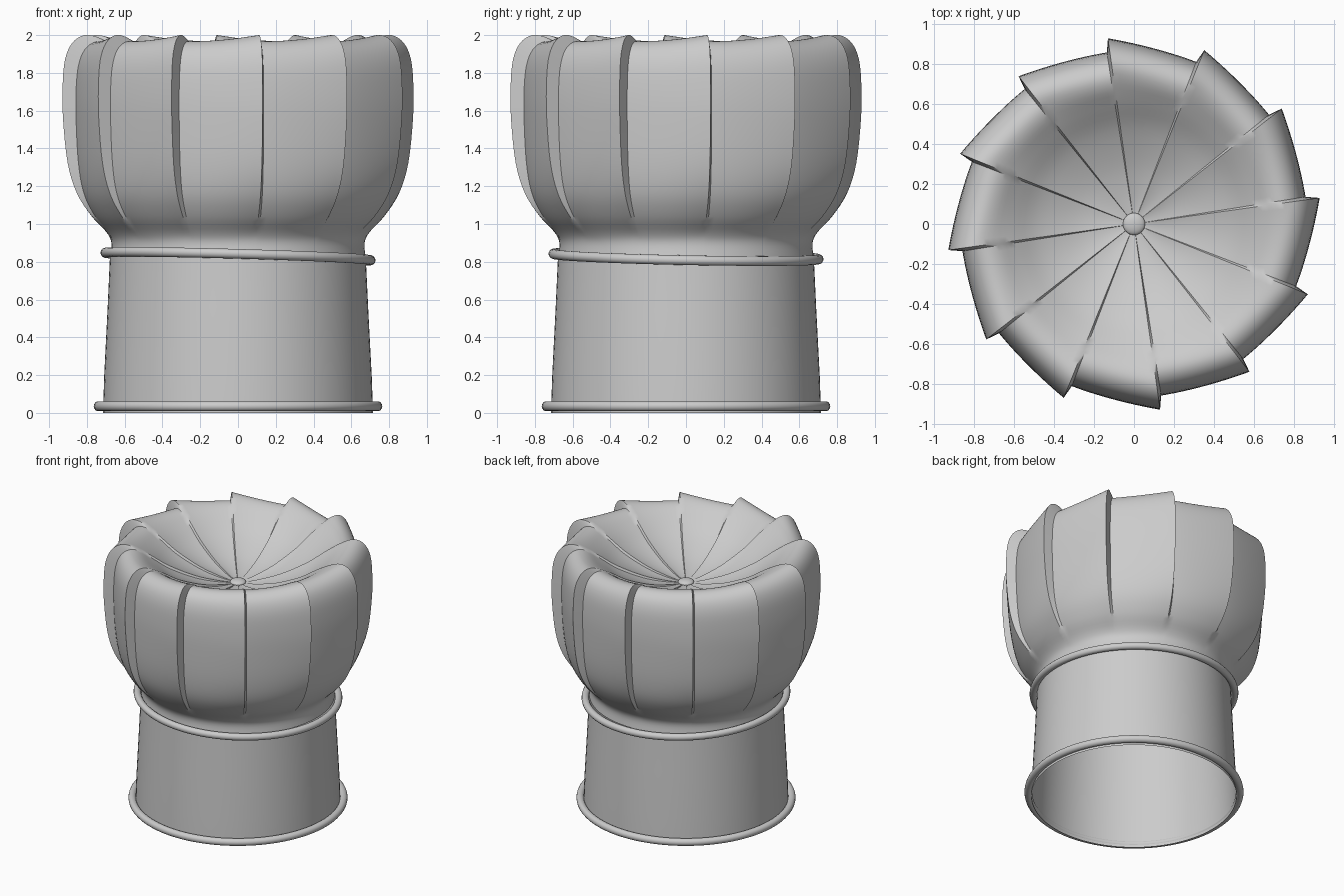
import bpy, math

if "Cube" in bpy.data.objects:
    bpy.data.objects.remove(bpy.data.objects["Cube"])

PLEATS = 12
STEPS = 12
SUB = 4


def make_mesh(name, verts, faces, angle=35):
    me = bpy.data.meshes.new(name)
    me.from_pydata(verts, [], faces)
    me.update()
    ob = bpy.data.objects.new(name, me)
    bpy.context.collection.objects.link(ob)
    smooth(ob, angle)
    return ob


def smooth(ob, angle=35):
    bpy.ops.object.select_all(action='DESELECT')
    ob.select_set(True)
    bpy.context.view_layer.objects.active = ob
    bpy.ops.object.shade_smooth_by_angle(angle=math.radians(angle))


def catmull(pts, sub):
    out = []
    n = len(pts)
    for i in range(n - 1):
        p0, p1, p2, p3 = (pts[max(i - 1, 0)], pts[i], pts[i + 1], pts[min(i + 2, n - 1)])
        for k in range(sub):
            t = k / sub
            out.append(tuple(
                0.5 * (2 * b + (c - a) * t + (2 * a - 5 * b + 4 * c - d) * t * t
                       + (3 * b - a - 3 * c + d) * t ** 3)
                for a, b, c, d in zip(p0, p1, p2, p3)))
    out.append(pts[-1])
    return out


def loft(name, rings, angle=35):
    n = len(rings[0])
    verts = [v for ring in rings for v in ring]
    faces = [(j * n + i, j * n + (i + 1) % n, (j + 1) * n + (i + 1) % n, (j + 1) * n + i)
             for j in range(len(rings) - 1) for i in range(n)]
    return make_mesh(name, verts, faces, angle)


# Pleated crown: ridge radius, ridge height, trough radius, trough height
profile = catmull([
    (.675, .83, .675, .83), (.67, .90, .67, .90), (.695, .955, .695, .955),
    (.78, 1.04, .765, 1.04), (.86, 1.16, .825, 1.16), (.91, 1.32, .855, 1.32),
    (.935, 1.55, .868, 1.55), (.938, 1.72, .868, 1.71), (.925, 1.87, .855, 1.84),
    (.885, 1.96, .82, 1.925), (.82, 2.0, .76, 1.965), (.74, 1.985, .69, 1.955),
    (.62, 1.92, .60, 1.895), (.48, 1.83, .475, 1.81), (.30, 1.75, .30, 1.735),
    (.15, 1.71, .15, 1.70), (.03, 1.69, .03, 1.69)], SUB)

# Each pleat jumps up at its ridge and falls away towards the next trough
columns = []
for p in range(PLEATS):
    tip = 8 + 30 * p
    for s in range(STEPS + 1):
        t = 1 - s / STEPS
        columns.append((math.radians(tip - 29 * t), (1 - t) ** 2.2))
rings = []
for R, Z, r, z in profile:
    rings.append([((r + (R - r) * w) * math.cos(a), (r + (R - r) * w) * math.sin(a),
                   min(2.0, z + (Z - z) * w)) for a, w in columns])
loft("pleated_crown", rings)

# Plain band, open at the bottom, upper edge slightly tilted
SEG = 96


def tilt(x, y):
    return -0.028 * x - 0.02 * y


band = []
for rad, z, k in ((.715, 0, 0), (.708, .2, .25), (.69, .55, .65), (.677, .83, 1)):
    ring = []
    for i in range(SEG):
        a = 2 * math.pi * i / SEG
        x, y = rad * math.cos(a), rad * math.sin(a)
        ring.append((x, y, z + k * tilt(x, y)))
    band.append(ring)
loft("band", band)


# Piping rings
def piping(name, radius, tube, z, tilted):
    bpy.ops.mesh.primitive_torus_add(major_radius=radius, minor_radius=tube,
                                     major_segments=SEG, minor_segments=14,
                                     location=(0, 0, z))
    ob = bpy.context.object
    ob.name = name
    if tilted:
        for v in ob.data.vertices:
            v.co.z += tilt(v.co.x, v.co.y)
    smooth(ob, 60)


piping("lower_piping", .737, .027, .035, False)
piping("upper_piping", .702, .026, .828, True)

# Button in the middle of the sunken top
bpy.ops.mesh.primitive_uv_sphere_add(segments=32, ring_count=16, radius=.055,
                                     location=(0, 0, 1.695))
button = bpy.context.object
button.name = "top_button"
button.scale.z = .4
smooth(button, 60)
